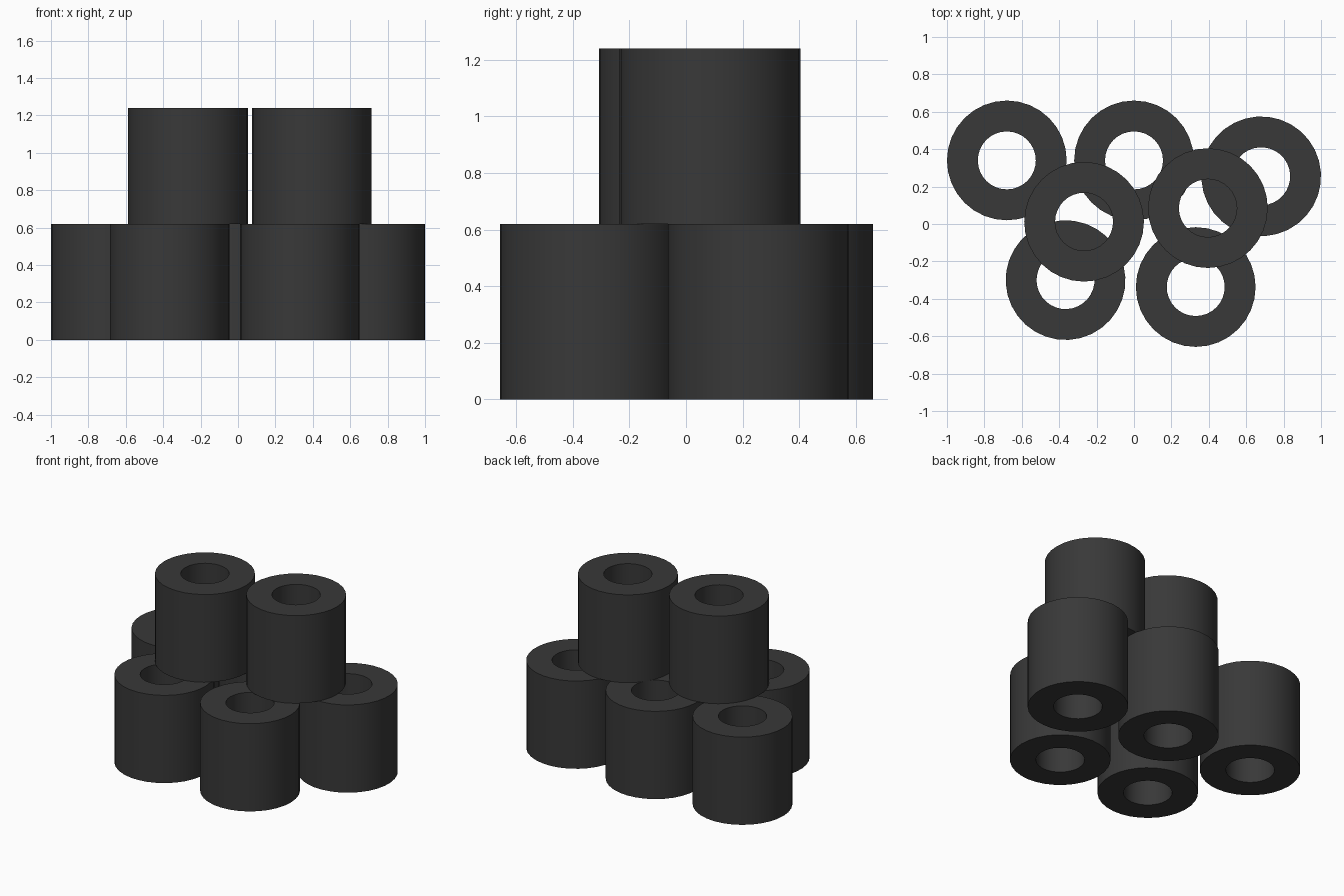
import bpy, bmesh, math

if "Cube" in bpy.data.objects:
    bpy.data.objects.remove(bpy.data.objects["Cube"])

OUTER, INNER, HEIGHT, SIDES = 0.32, 0.155, 0.62, 32

dark = bpy.data.materials.new("dark_rubber")
dark.diffuse_color = (0.04, 0.04, 0.04, 1)
dark.use_nodes = True
dark.node_tree.nodes["Principled BSDF"].inputs["Base Color"].default_value = dark.diffuse_color


def tube_mesh():
    """Thick hollow tube, open right through, standing on z = 0."""
    bm = bmesh.new()
    profile = [(OUTER, 0), (OUTER, HEIGHT), (INNER, HEIGHT), (INNER, 0)]
    rings = []
    for r, z in profile:
        rings.append([bm.verts.new((r * math.cos(2 * math.pi * i / SIDES),
                                    r * math.sin(2 * math.pi * i / SIDES), z))
                      for i in range(SIDES)])
    for k in range(4):
        a, b = rings[k], rings[(k + 1) % 4]
        for i in range(SIDES):
            j = (i + 1) % SIDES
            face = bm.faces.new((a[i], a[j], b[j], b[i]))
            face.smooth = k in (0, 2)  # curved walls smooth, rims flat
    bmesh.ops.recalc_face_normals(bm, faces=bm.faces)
    for e in bm.edges:
        if e.calc_face_angle() > math.radians(40):
            e.smooth = False
    mesh = bpy.data.meshes.new("tube")
    bm.to_mesh(mesh)
    bm.free()
    mesh.materials.append(dark)
    return mesh


tube = tube_mesh()


def place(name, spots, z):
    for n, (x, y, turn) in enumerate(spots, 1):
        ob = bpy.data.objects.new(f"{name}_{n}", tube)
        ob.location = (x, y, z)
        ob.rotation_euler.z = math.radians(turn)
        bpy.context.collection.objects.link(ob)


# Five tubes on the ground
place("lower_tube", [(-0.68, 0.34, 0), (0.0, 0.34, 0), (0.68, 0.255, 4),
                     (-0.366, -0.30, 3), (0.33, -0.337, 0)], 0)
# Two tubes stacked on top
place("upper_tube", [(-0.267, 0.012, 0), (0.395, 0.085, 0)], HEIGHT)
